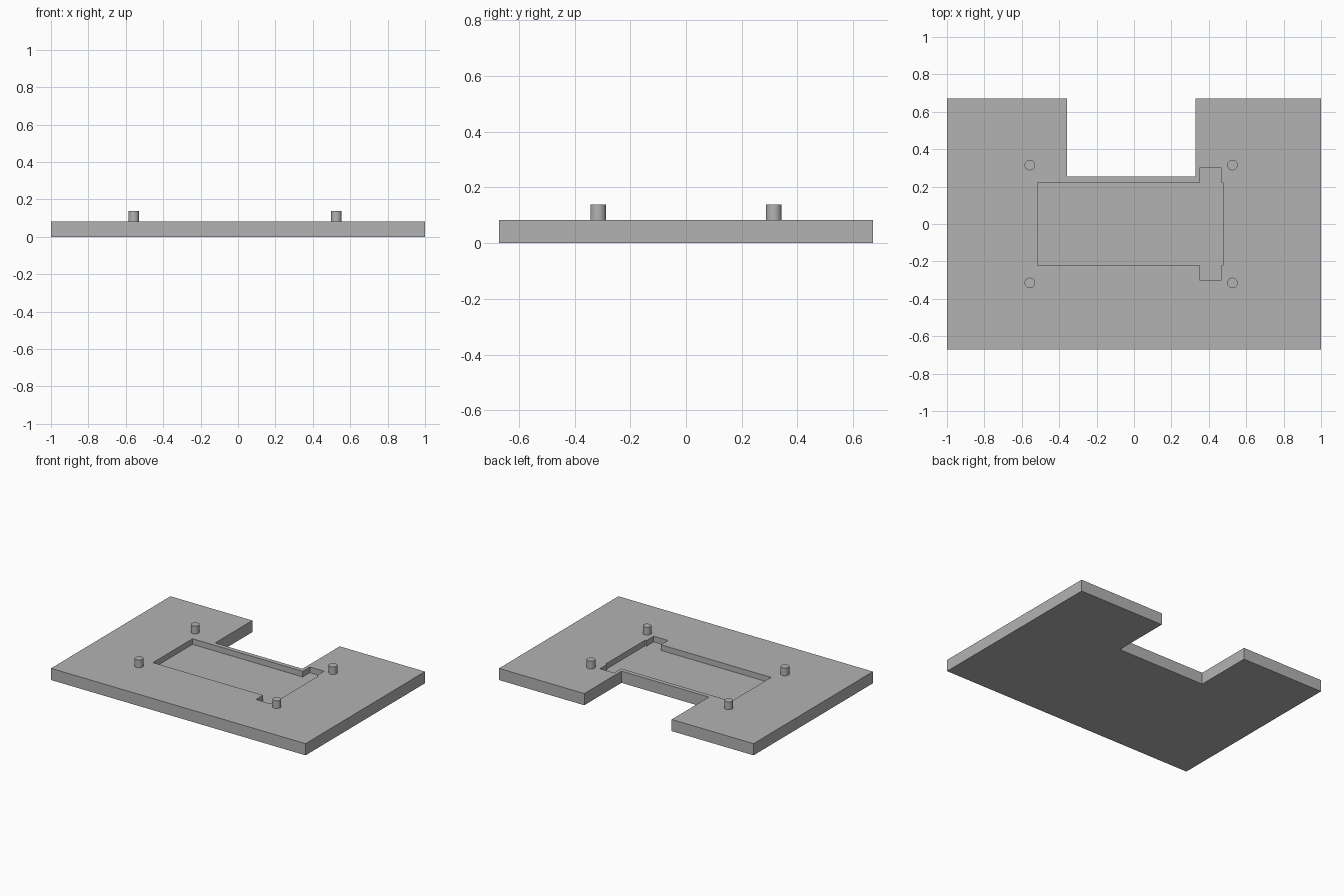
import bpy
import bmesh

if "Cube" in bpy.data.objects:
    bpy.data.objects.remove(bpy.data.objects["Cube"], do_unlink=True)

PLATE_TOP = 0.083
POCKET_FLOOR = 0.043
PEG_TOP = 0.138

grey = bpy.data.materials.new("light_grey")
grey.use_nodes = True
grey.diffuse_color = (0.45, 0.45, 0.45, 1)
grey.node_tree.nodes["Principled BSDF"].inputs["Base Color"].default_value = grey.diffuse_color


def prism(name, outline, z0, z1):
    """Extrude a flat outline from z0 to z1."""
    bm = bmesh.new()
    base = bm.faces.new([bm.verts.new((x, y, z0)) for x, y in outline])
    top = bmesh.ops.extrude_face_region(bm, geom=[base], use_keep_orig=True)["geom"]
    bmesh.ops.translate(bm, vec=(0, 0, z1 - z0),
                        verts=[v for v in top if isinstance(v, bmesh.types.BMVert)])
    bmesh.ops.recalc_face_normals(bm, faces=bm.faces)
    mesh = bpy.data.meshes.new(name)
    bm.to_mesh(mesh)
    bm.free()
    mesh.materials.append(grey)
    obj = bpy.data.objects.new(name, mesh)
    bpy.context.collection.objects.link(obj)
    return obj


# Base plate with a notch in the back edge
plate = prism("base_plate", [
    (-1, -0.67), (1, -0.67), (1, 0.67), (0.33, 0.67),
    (0.33, 0.253), (-0.357, 0.253), (-0.357, 0.67), (-1, 0.67)], 0, PLATE_TOP)

# Recessed pocket with a tab on each side
pocket = prism("pocket_cutter", [
    (-0.513, -0.222), (0.353, -0.222), (0.353, -0.302), (0.465, -0.302),
    (0.465, -0.222), (0.476, -0.222), (0.476, 0.222), (0.465, 0.222),
    (0.465, 0.302), (0.353, 0.302), (0.353, 0.222), (-0.513, 0.222)],
    POCKET_FLOOR, PLATE_TOP + 0.1)
pocket.hide_render = True
cut = plate.modifiers.new("pocket", "BOOLEAN")
cut.operation = "DIFFERENCE"
cut.solver = "EXACT"
cut.object = pocket
bpy.context.view_layer.objects.active = plate
bpy.ops.object.modifier_apply(modifier=cut.name)
bpy.data.objects.remove(pocket, do_unlink=True)

# Four locating pegs around the pocket
for side, x in (("right", -0.557), ("left", 0.526)):
    for end, y in (("front", -0.315), ("back", 0.315)):
        bpy.ops.mesh.primitive_cylinder_add(
            vertices=32, radius=0.028, depth=PEG_TOP - PLATE_TOP + 0.01,
            location=(x, y, (PEG_TOP + PLATE_TOP - 0.01) / 2))
        peg = bpy.context.object
        peg.name = f"peg_{end}_{side}"
        peg.data.materials.append(grey)
        bpy.ops.object.shade_smooth_by_angle()
